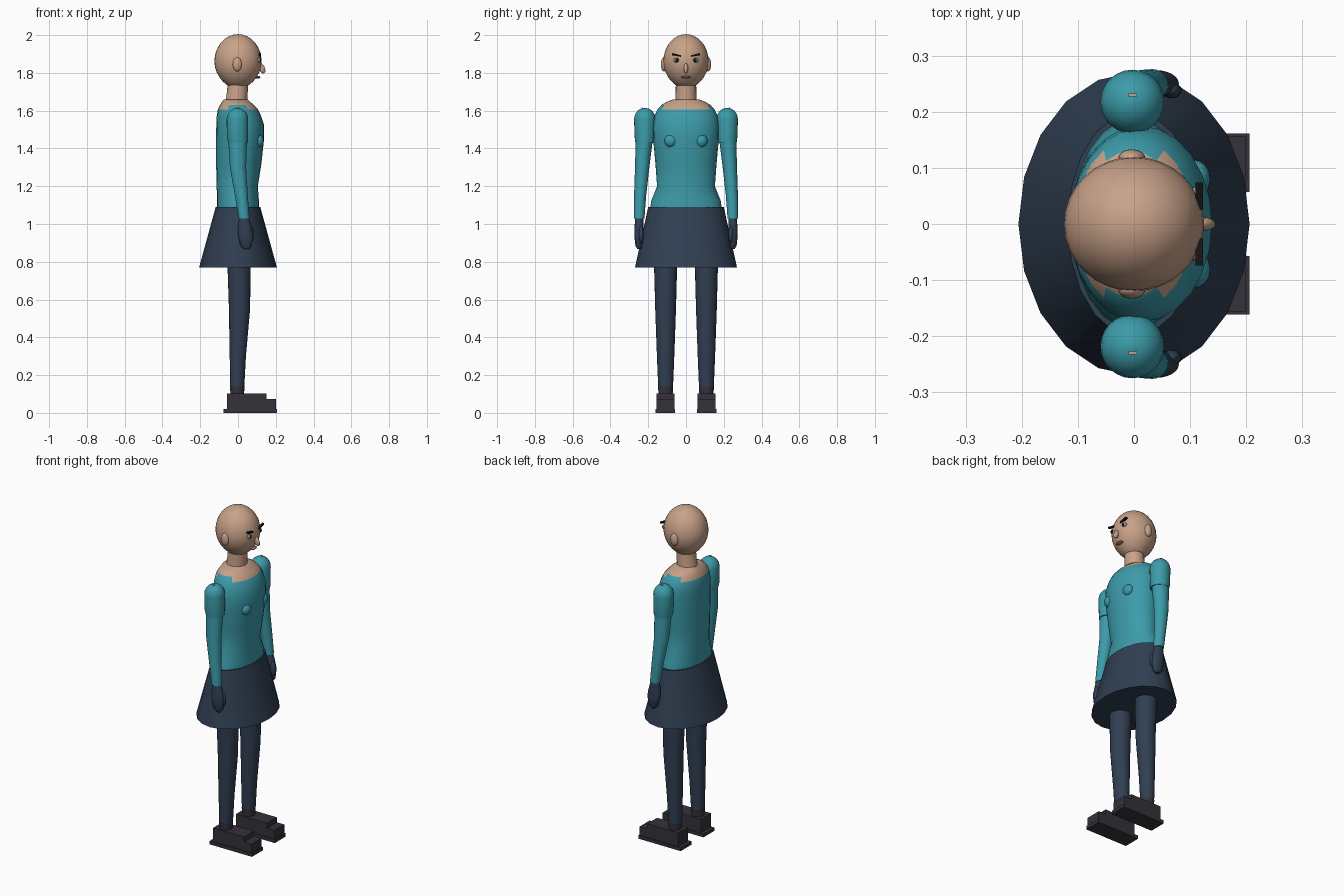
import bpy, bmesh, math
from mathutils import Vector

cube = bpy.data.objects.get("Cube")
if cube:
    bpy.data.objects.remove(cube, do_unlink=True)


def material(name, rgb):
    mat = bpy.data.materials.new(name)
    mat.use_nodes = True
    mat.diffuse_color = (*rgb, 1)
    mat.node_tree.nodes["Principled BSDF"].inputs["Base Color"].default_value = (*rgb, 1)
    return mat


SKIN = material("skin", (.58, .36, .25))
TEAL = material("teal_top", (.045, .33, .40))
NAVY = material("navy_cloth", (.03, .05, .085))
SHOE = material("shoe_charcoal", (.035, .032, .042))
BLACK = material("black_hair", (.008, .007, .007))
EYE = material("eye_grey", (.25, .27, .29))
LIP = material("lip", (.30, .17, .13))


def finish(name, bm, mats, smooth=True):
    bmesh.ops.recalc_face_normals(bm, faces=bm.faces[:])
    mesh = bpy.data.meshes.new(name)
    bm.to_mesh(mesh)
    bm.free()
    for mat in mats:
        mesh.materials.append(mat)
    obj = bpy.data.objects.new(name, mesh)
    bpy.context.collection.objects.link(obj)
    if smooth:
        bpy.ops.object.select_all(action="DESELECT")
        bpy.context.view_layer.objects.active = obj
        obj.select_set(True)
        bpy.ops.object.shade_smooth_by_angle(angle=math.radians(40))
    return obj


def loft(name, rows, mats, sides=24, rule=None):
    """Stack ellipses given as (z, centre x, centre y, radius x, radius y)."""
    bm = bmesh.new()
    rings = []
    for z, cx, cy, rx, ry in rows:
        angles = [math.tau * i / sides for i in range(sides)]
        rings.append([bm.verts.new((cx + rx * math.cos(a), cy + ry * math.sin(a), z))
                      for a in angles])
    for low, high in zip(rings, rings[1:]):
        for i in range(sides):
            j = (i + 1) % sides
            bm.faces.new((low[i], low[j], high[j], high[i]))
    bm.faces.new(rings[0])
    bm.faces.new(rings[-1])
    if rule:
        for face in bm.faces:
            face.material_index = rule(face.calc_center_median())
    return finish(name, bm, mats)


def ball(name, centre, radii, mat, shape=None, sides=24):
    bm = bmesh.new()
    bmesh.ops.create_uvsphere(bm, u_segments=sides, v_segments=sides // 2, radius=1)
    for v in bm.verts:
        if shape:
            shape(v.co)
        v.co = Vector(centre) + v.co * Vector(radii)
    return finish(name, bm, [mat])


def box(name, low, high, mat, tilt=0):
    bm = bmesh.new()
    bmesh.ops.create_cube(bm, size=1)
    low, high = Vector(low), Vector(high)
    for v in bm.verts:
        y = v.co.y
        v.co = (low + high) / 2 + v.co * (high - low)
        v.co.z += tilt * y
    return finish(name, bm, [mat], smooth=False)


# Head: an egg narrowing to the chin
def egg(co):
    if co.z < 0:
        taper = 1 - .12 * co.z * co.z
        co.x *= taper
        co.y *= taper


ball("head", (0, 0, 1.86), (.125, .12, .145), SKIN, egg, 32)
loft("neck", [(1.63, -.012, 0, .062, .06), (1.67, -.006, 0, .056, .055),
              (1.75, 0, 0, .054, .054)], [SKIN])

# Torso with a neckline that dips at the front
loft("torso", [(1.07, 0, 0, .112, .19), (1.12, 0, 0, .111, .185),
               (1.2, -.004, 0, .109, .153), (1.32, .004, 0, .12, .162),
               (1.45, .011, 0, .127, .174), (1.52, .012, 0, .127, .175),
               (1.57, .005, 0, .118, .168), (1.605, 0, 0, .107, .152),
               (1.63, -.005, 0, .09, .13), (1.645, -.01, 0, .076, .105),
               (1.66, -.012, 0, .062, .07)], [TEAL, SKIN],
     rule=lambda c: int(c.z > 1.63 or (c.z > 1.605 and abs(c.x) > .055)))

# Skirt, closed below
loft("skirt", [(.77, 0, 0, .206, .27), (1.09, 0, 0, .118, .2)], [NAVY], 20)

for side, s in (("left", 1), ("right", -1)):
    # Chest and arms
    ball(side + "_breast", (.108, s * .08, 1.44), (.028, .034, .034), TEAL)
    shoulder = [(1.43, 0, s * .218, .052, .05), (1.46, -.003, s * .218, .056, .054)]
    for k in range(6):
        a = math.radians(17 * k)
        r = .057 * math.cos(a)
        shoulder.append((1.555 + .06 * math.sin(a), -.003, s * .218, r, r))
    loft(side + "_upper_arm", shoulder, [TEAL])
    loft(side + "_forearm", [(1.03, .032, s * .248, .029, .028),
                             (1.15, .018, s * .243, .034, .032),
                             (1.3, 0, s * .232, .043, .038),
                             (1.46, -.002, s * .22, .05, .046)], [TEAL])
    box(side + "_shoulder_patch", (-.01, s * .23 - .003, 1.61), (.005, s * .23 + .003, 1.617), SKIN)

    # Mitten hands with a thumb
    loft(side + "_hand", [(.868, .045, s * .248, .014, .01), (.885, .043, s * .25, .03, .018),
                          (.94, .04, s * .25, .04, .024), (.99, .035, s * .248, .035, .024),
                          (1.04, .032, s * .247, .024, .022)], [NAVY])
    ball(side + "_thumb", (.067, s * .238, .945), (.018, .014, .045), NAVY, sides=16)

    # Legs and ankles
    loft(side + "_leg", [(.13, -.004, s * .108, .037, .039), (.3, -.001, s * .108, .043, .046),
                         (.55, .008, s * .108, .056, .055),
                         (.85, .005, s * .108, .063, .063)], [NAVY])
    loft(side + "_ankle", [(.09, -.004, s * .108, .036, .037),
                           (.14, -.004, s * .108, .038, .04)], [SHOE])

    # Stepped shoes
    y = s * .109
    box(side + "_sole", (-.077, y - .052, 0), (.206, y + .052, .02), SHOE)
    box(side + "_shoe_upper", (-.057, y - .047, .018), (.15, y + .047, .103), SHOE)
    box(side + "_shoe_toe", (.14, y - .047, .018), (.2, y + .047, .073), SHOE)

    # Ears, eyes and brows
    ball(side + "_ear", (-.004, s * .117, 1.845), (.024, .016, .037), SKIN)
    ball(side + "_eye", (.108, s * .048, 1.867), (.012, .018, .014), EYE, sides=16)
    ball(side + "_pupil", (.117, s * .048, 1.867), (.006, .009, .011), BLACK, sides=12)
    box(side + "_brow", (.11, s * .05 - .024, 1.889), (.123, s * .05 + .024, 1.899),
        BLACK, s * .01)

# Nose and mouth
ball("nose", (.125, 0, 1.825), (.018, .012, .028), SKIN,
     lambda co: setattr(co, "x", co.x - .5 * co.z), 16)
ball("mouth", (.104, 0, 1.777), (.014, .027, .007), LIP, sides=16)
